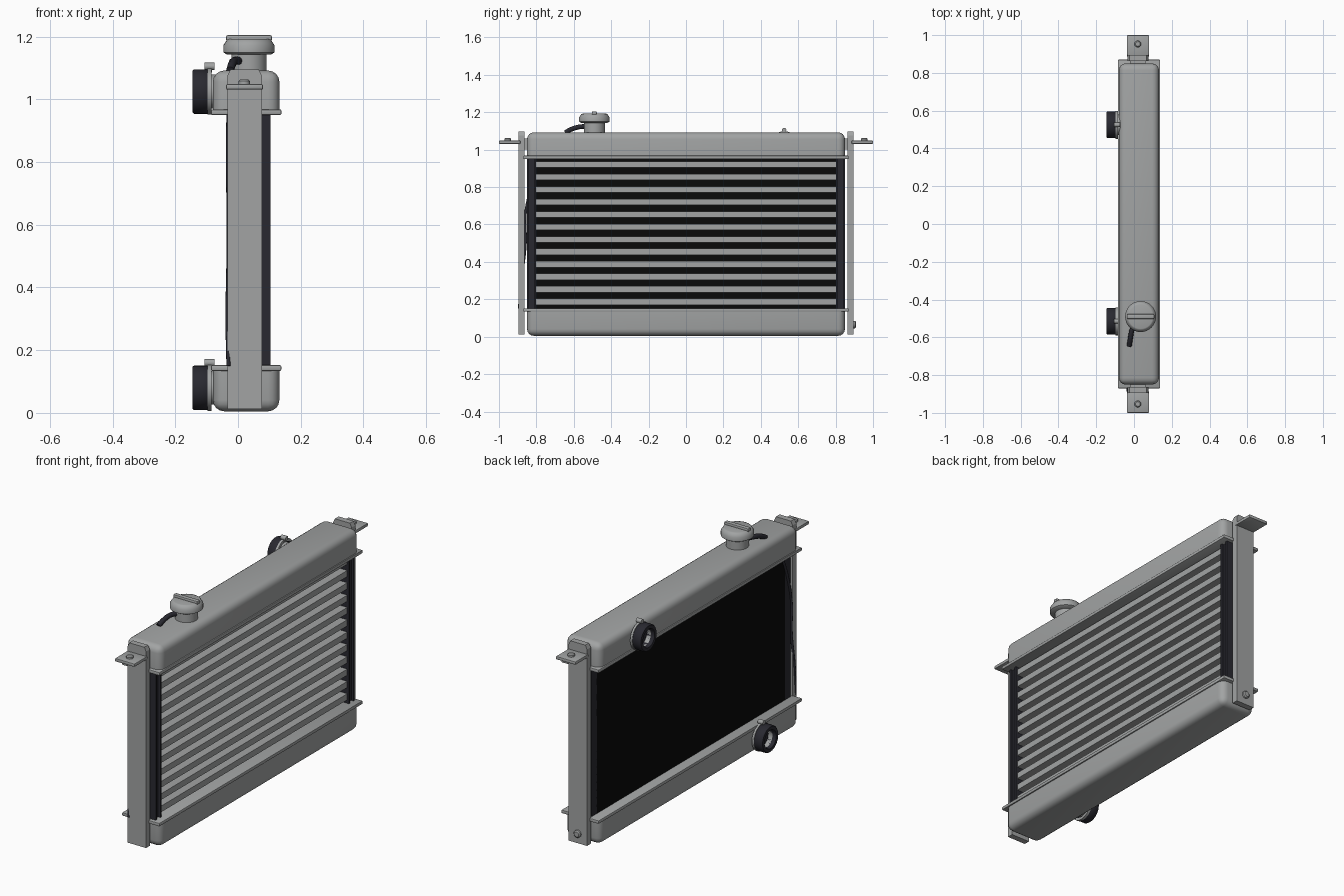
import bpy, bmesh, math
from mathutils import Matrix, Vector

cube = bpy.data.objects.get("Cube")
if cube:
    bpy.data.objects.remove(cube, do_unlink=True)


def material(name, rgb):
    m = bpy.data.materials.new(name)
    m.use_nodes = True
    m.diffuse_color = (*rgb, 1)
    m.node_tree.nodes["Principled BSDF"].inputs["Base Color"].default_value = (*rgb, 1)
    return m


METAL = material("grey metal", (0.36, 0.37, 0.37))
RUBBER = material("dark rubber", (0.022, 0.022, 0.03))
BLACK = material("black mesh", (0.003, 0.003, 0.003))


def finish(name, bm, mat, smooth=False):
    bmesh.ops.recalc_face_normals(bm, faces=bm.faces)
    me = bpy.data.meshes.new(name)
    bm.to_mesh(me)
    bm.free()
    ob = bpy.data.objects.new(name, me)
    bpy.context.collection.objects.link(ob)
    me.materials.append(mat)
    if smooth:
        bpy.ops.object.select_all(action='DESELECT')
        ob.select_set(True)
        bpy.context.view_layer.objects.active = ob
        bpy.ops.object.shade_smooth_by_angle(angle=math.radians(40))
    return ob


def box(name, lo, hi, mat, bevel=0, keep_z=None, segments=2):
    """Box between two corners; edges lying at height keep_z stay sharp."""
    lo, hi = Vector(lo), Vector(hi)
    bm = bmesh.new()
    bmesh.ops.create_cube(bm, size=1)
    for v in bm.verts:
        v.co = (lo + hi) / 2 + v.co * (hi - lo)
    if bevel:
        edges = [e for e in bm.edges if keep_z is None
                 or any(abs(v.co.z - keep_z) > 1e-4 for v in e.verts)]
        bmesh.ops.bevel(bm, geom=edges, offset=bevel, segments=segments,
                        affect='EDGES', profile=0.5)
    return finish(name, bm, mat, bevel > 0)


def lathe(name, profile, centre, mat, axis=(0, 0, 1), steps=32):
    """Revolve (radius, height) points around an axis through centre."""
    bm = bmesh.new()
    verts = [bm.verts.new((r, 0, h)) for r, h in profile]
    edges = [bm.edges.new(p) for p in zip(verts, verts[1:])]
    bmesh.ops.spin(bm, geom=verts + edges, cent=(0, 0, 0), axis=(0, 0, 1),
                   angle=math.tau, steps=steps, use_duplicate=False)
    bmesh.ops.remove_doubles(bm, verts=bm.verts, dist=1e-5)
    turn = Vector((0, 0, 1)).rotation_difference(Vector(axis)).to_matrix().to_4x4()
    bm.transform(Matrix.Translation(centre) @ turn)
    return finish(name, bm, mat, True)


def tube(name, points, radius, mat):
    cu = bpy.data.curves.new(name, 'CURVE')
    cu.dimensions = '3D'
    cu.bevel_depth = radius
    cu.bevel_resolution = 3
    cu.use_fill_caps = True
    sp = cu.splines.new('BEZIER')
    sp.bezier_points.add(len(points) - 1)
    for bp, p in zip(sp.bezier_points, points):
        bp.co = p
        bp.handle_left_type = bp.handle_right_type = 'AUTO'
    cu.materials.append(mat)
    ob = bpy.data.objects.new(name, cu)
    bpy.context.collection.objects.link(ob)


def bolt(name, centre, axis, r=0.018):
    lathe(name, [(0, 0.016), (r * 0.7, 0.016), (r, 0.011), (r, 0), (0, 0)],
          centre, METAL, axis, 12)


# Tanks and their seam flanges
box("upper_tank", (-0.08, -0.85, 0.96), (0.132, 0.85, 1.092), METAL, 0.036, 0.96, 4)
box("lower_tank", (-0.08, -0.85, 0.005), (0.132, 0.85, 0.14), METAL, 0.036, 0.14, 4)
for side, z in (("upper", 0.95), ("lower", 0.134)):
    box(side + "_flange", (-0.086, -0.87, z), (0.138, 0.87, z + 0.018), METAL, 0.004)

# Core: mesh backing and flat tubes
box("core_backing", (-0.03, -0.81, 0.14), (-0.012, 0.81, 0.96), BLACK)
for i in range(12):
    z = 0.187 + i * 0.0667
    box("core_tube", (-0.014, -0.806, z - 0.0165), (0.093, 0.806, z + 0.0165), METAL)

for s, side in ((-1, "front"), (1, "back")):
    # Core side channels
    box(side + "_core_channel", (-0.03, min(s * 0.802, s * 0.85), 0.145),
        (0.09, max(s * 0.802, s * 0.85), 0.955), RUBBER)
    for y in (0.806, 0.845):
        box(side + "_channel_lip", (0.085, s * y - 0.005, 0.145),
            (0.103, s * y + 0.005, 0.955), RUBBER)

    # Upright bracket with clipped top corners
    bm = bmesh.new()
    outline = [(-0.034, 0.012), (0.076, 0.012), (0.076, 1.075),
               (0.066, 1.096), (-0.024, 1.096), (-0.034, 1.075)]
    face = bm.faces.new([bm.verts.new((x, s * 0.863, z)) for x, z in outline])
    out = bmesh.ops.extrude_face_region(bm, geom=[face])
    bmesh.ops.translate(bm, vec=(0, s * 0.032, 0),
                        verts=[g for g in out["geom"] if isinstance(g, bmesh.types.BMVert)])
    finish(side + "_bracket", bm, METAL)
    box(side + "_bracket_spacer", (-0.02, min(s * 0.84, s * 0.87), 1.0),
        (0.062, max(s * 0.84, s * 0.87), 1.06), METAL)

    # Mounting tab and bolt
    box(side + "_mounting_tab", (-0.038, min(s * 0.885, s), 1.031),
        (0.08, max(s * 0.885, s), 1.049), METAL, 0.005)
    bolt(side + "_tab_bolt", (0.02, s * 0.953, 1.047), (0, 0, 1))
bolt("back_bracket_bolt", (0.02, 0.893, 0.065), (0, 1, 0), 0.02)

# Hose connections with clamps
for side, y, z in (("upper", 0.525, 1.025), ("lower", -0.515, 0.08)):
    c = (0, y, z)
    out = (-1, 0, 0)
    lathe(side + "_pipe", [(0.054, 0.06), (0.054, 0.125), (0.046, 0.125), (0.046, 0.09),
                           (0, 0.09)], c, METAL, out)
    lathe(side + "_hose", [(0.056, 0.088), (0.066, 0.088), (0.071, 0.095), (0.071, 0.14),
                           (0.067, 0.145), (0.05, 0.145), (0.046, 0.14), (0.046, 0.1),
                           (0, 0.1)], c, RUBBER, out)
    lathe(side + "_clamp", [(0.06, 0.085), (0.074, 0.085), (0.074, 0.097), (0.06, 0.097),
                            (0.06, 0.085)], c, METAL, out)
    box(side + "_clamp_lug", (-0.099, y - 0.009, z + 0.06),
        (-0.083, y + 0.009, z + 0.08), METAL)
    lathe(side + "_clamp_screw", [(0, 0.075), (0.012, 0.075), (0.012, 0.107), (0, 0.107)],
          (0, y, z + 0.08), METAL, out, 12)

# Filler neck and cap
cap = (0.035, -0.49, 0)
lathe("filler_neck", [(0, 1.08), (0.056, 1.08), (0.056, 1.145), (0, 1.145)], cap, METAL)
lathe("filler_cap", [(0, 1.143), (0.07, 1.143), (0.082, 1.15), (0.082, 1.172),
                     (0.07, 1.19), (0.064, 1.192), (0, 1.192)], cap, METAL)
box("cap_grip", (-0.038, -0.503, 1.185), (0.108, -0.477, 1.205), METAL, 0.006)

# Overflow hose, running over the tank and down beside the core
tube("overflow_hose_top", [(0.01, -0.52, 1.122), (-0.01, -0.56, 1.123),
                           (-0.019, -0.605, 1.112), (-0.025, -0.645, 1.092)], 0.013, RUBBER)
tube("overflow_hose_side", [(-0.03, -0.77, 0.955), (-0.032, -0.82, 0.82),
                            (-0.03, -0.858, 0.66), (-0.03, -0.858, 0.5),
                            (-0.033, -0.88, 0.3), (-0.03, -0.892, 0.15)], 0.007, RUBBER)
